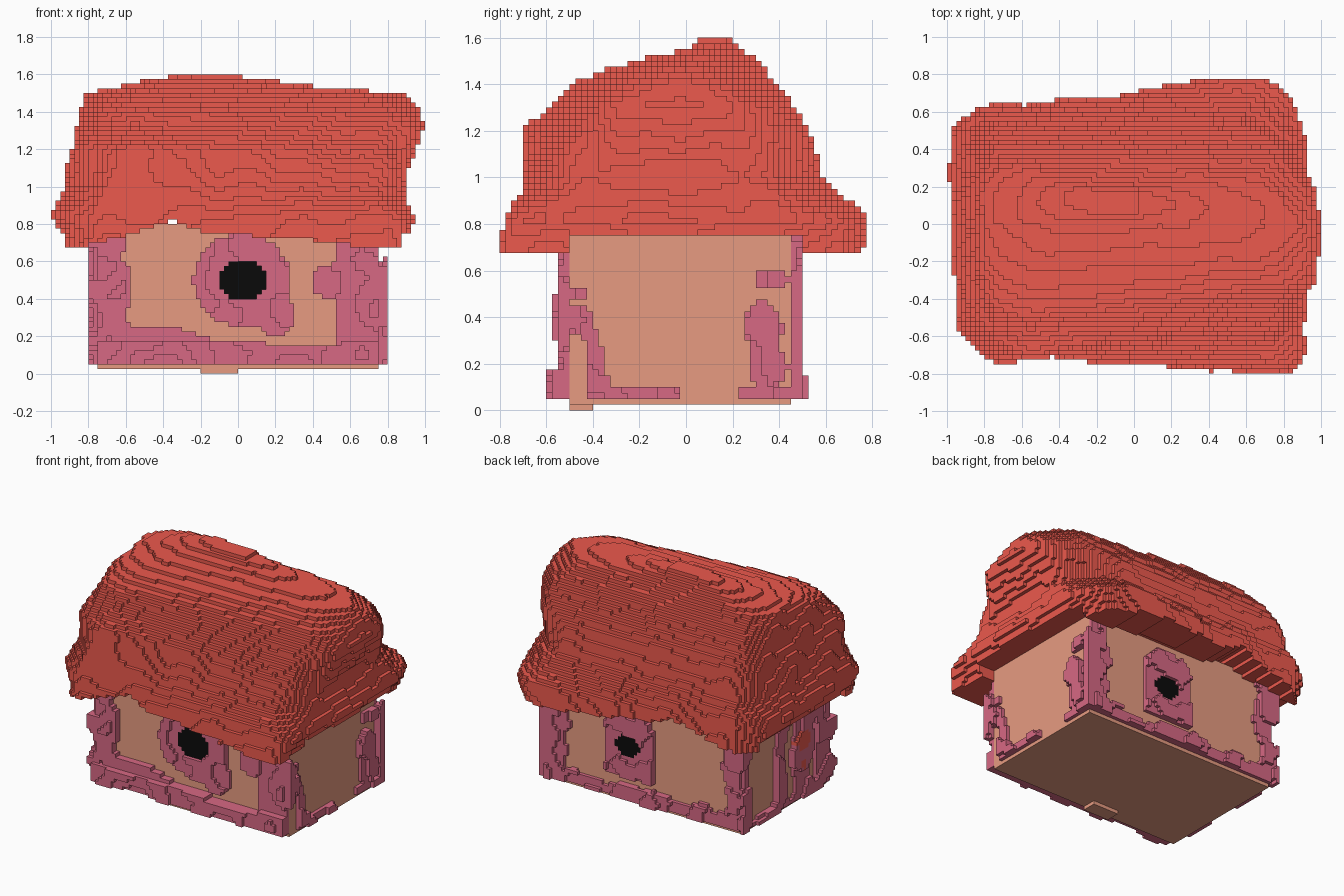
import bpy
from mathutils import Vector, noise

if "Cube" in bpy.data.objects:
    bpy.data.objects.remove(bpy.data.objects["Cube"])

V = 0.025  # block size


def at(points, t):
    """Piecewise linear lookup in a list of (t, value) pairs."""
    if t <= points[0][0]:
        return points[0][1]
    for (a, p), (b, q) in zip(points, points[1:]):
        if t <= b:
            return p + (q - p) * (t - a) / (b - a)
    return points[-1][1]


def rough(x, y, z, scale, seed=0):
    return noise.noise(Vector((x * scale + seed, y * scale, z * scale + 5)))


def blocks(name, color, low, high, inside):
    """Fill a region with cubes and keep only the outer faces."""
    lo = [round(c / V) for c in low]
    hi = [round(c / V) for c in high]
    cells = {(i, j, k) for i in range(lo[0], hi[0]) for j in range(lo[1], hi[1])
             for k in range(lo[2], hi[2])
             if inside((i + .5) * V, (j + .5) * V, (k + .5) * V)}
    index, faces = {}, []
    for c in cells:
        for axis in range(3):
            for s in (0, 1):
                n = list(c)
                n[axis] += 2 * s - 1
                if tuple(n) in cells:
                    continue
                quad = []
                for a, b in ((0, 0), (1, 0), (1, 1), (0, 1)):
                    p = list(c)
                    p[axis] += s
                    p[(axis + 1) % 3] += a
                    p[(axis + 2) % 3] += b
                    quad.append(index.setdefault(tuple(p), len(index)))
                faces.append(quad if s else quad[::-1])
    mesh = bpy.data.meshes.new(name)
    mesh.from_pydata([[c * V for c in p] for p in index], [], faces)
    mat = bpy.data.materials.new(name + "_color")
    mat.diffuse_color = color
    mat.use_nodes = True
    mat.node_tree.nodes["Principled BSDF"].inputs["Base Color"].default_value = mat.diffuse_color
    mesh.materials.append(mat)
    bpy.context.collection.objects.link(bpy.data.objects.new(name, mesh))


# Roof outline by height: front and back at each end, then both gables
FRONT_L = [(.7, -.74), (.9, -.7), (1.1, -.7), (1.2, -.72), (1.3, -.6), (1.4, -.52), (1.46, -.38), (1.53, -.1), (1.6, .12)]
FRONT_R = [(.7, -.81), (.85, -.76), (.95, -.67), (1.1, -.57), (1.2, -.5), (1.3, -.43), (1.4, -.34), (1.48, -.2), (1.55, .05)]
BACK_L = [(.7, .63), (.9, .61), (1, .57), (1.2, .53), (1.3, .47), (1.4, .4), (1.55, .27), (1.6, .2)]
BACK_R = [(.7, .81), (.83, .8), (.9, .7), (1, .58), (1.2, .51), (1.3, .43), (1.4, .36), (1.5, .22), (1.55, .12)]
LEFT = [(.7, -.92), (.85, -.98), (1, -.92), (1.3, -.86), (1.5, -.8), (1.6, -.4)]
RIGHT = [(.7, .86), (.82, .93), (1, .88), (1.2, .94), (1.32, 1), (1.4, .98), (1.5, .9), (1.55, .4)]
EAVE = [(-.9, .67), (-.7, .71), (-.5, .77), (-.35, .82), (-.2, .76), (.3, .72), (.55, .7), (.65, .67), (.9, .67)]
RIDGE = [(-.8, 1.5), (-.4, 1.6), (-.15, 1.6), (.45, 1.55), (.9, 1.49)]


def roof(x, y, z):
    n = rough(x, y, z, 4.5) * .03
    bottom = at(EAVE, x) if abs(y) > .5 else max(.76, at(EAVE, x))
    if z < bottom or z > at(RIDGE, x) + n * .3:
        return False
    x0, x1 = at(LEFT, z) - n, at(RIGHT, z) + n
    f = min(max((x + .7) / 1.4, 0), 1)
    y0 = at(FRONT_L, z) * (1 - f) + at(FRONT_R, z) * f - n
    y1 = at(BACK_L, z) * (1 - f) + at(BACK_R, z) * f + n
    if not (x0 < x < x1 and y0 < y < y1):
        return False
    # plan corners rounded, more so above the eave at the front
    if x > 0:
        r = .38 if y > 0 else at([(.8, .1), (.95, .28)], z)
    else:
        r = .2 if y > 0 else at([(.8, .28), (1, .34)], z)
    ex, ey = max(0, r - min(x - x0, x1 - x)), max(0, r - min(y - y0, y1 - y))
    return ex * ex + ey * ey < r * r


blocks("thatched_roof", (.84, .10, .075, 1), (-1, -.8, .65), (1, .8, 1.6), roof)

BACK = .45  # back wall plane


# Plaster walls, with a low lump under the front
def walls(x, y, z):
    return z > V or (-.2 < x < 0 and y < -.4)


blocks("plaster_walls", (.80, .33, .22, 1), (-.75, -.5, 0), (.75, BACK, .8), walls)


def oval(u, z, cu, cz, ru, rz):
    return ((u - cu) / ru) ** 2 + ((z - cz) / rz) ** 2 < 1


def arch(u, z, cu, half, top):
    """Doorway shape with a round head."""
    spring = top - half
    return abs(u - cu) < half and (z < spring or oval(u, z, cu, spring, half, half))


# Stone trim pattern on each wall, u running along the wall
def front_trim(u, z, n):
    if oval(u, z, .02, .5, .13, .105):
        return False
    return (u < -.6 + n or u > .54 + n or z < at([(-.6, .26), (-.3, .24), (-.1, .17), (.6, .15)], u)
            or oval(u, z, .02, .5, .26, .25) or oval(u, z, .2, .31, .1, .12)
            or oval(u, z, .53, .49, .14, .1))


def back_trim(u, z, n):
    if oval(u, z, .12, .43, .1, .075):
        return False
    return abs(u) > .64 + n or z < .14 + n or (arch(u, z, .12, .19, .7) and z > .2)


def right_trim(u, z, n):
    lean = at([(.1, -.37), (.3, -.4), (.45, -.45)], z)
    return ((.08 < z < .45 and abs(u - lean) < .05 + n) or (-.42 < u < -.03 and z < .1)
            or (u > .22 and z < .1) or oval(u, z, .33, .27, .07 + n, .2)
            or oval(u, z, .37, .56, .08, .04) or oval(u, z, -.46, .5, .04, .03))


def left_trim(u, z, n):
    if oval(u, z, -.18, .46, .07, .06) or oval(u, z, -.18, .29, .03, .03):
        return False
    frame = arch(u, z, -.18, .27, .74) and not arch(u, z, -.18, .17, .64)
    return (u < -.45 or u > .4 or z < .11 + n or frame
            or (arch(u, z, -.18, .17, .64) and abs(u + .18) < .1 + n))


def trim(x, y, z):
    dx, dy = abs(x) - .75, max(-.5 - y, y - BACK)
    d = max(dx, dy)
    if d < 0:
        return False
    n = rough(x, y, z, 6, 3)
    thick = .04 + .04 * n
    if dx > 0:
        thick = min(thick, .05)
    elif y < 0 and z < .18:
        thick += .04
    if d > max(thick, .02):
        return False
    if dx > 0 and dy > 0:
        return n > 0
    if dy > dx:
        return (front_trim if y < 0 else back_trim)(x, z, n * .08)
    return (left_trim if x < 0 else right_trim)(y, z, n * .08)


blocks("stone_trim", (.68, .14, .23, 1), (-.85, -.625, .05), (.85, .55, .76), trim)

# Dark window openings, front and back
BLACK = (.003, .003, .003, 1)
blocks("front_window", BLACK, (-.15, -.525, .35), (.2, -.5, .65),
       lambda x, y, z: oval(x, z, .02, .5, .13, .105))
blocks("back_window", BLACK, (0, BACK, .3), (.25, BACK + V, .55),
       lambda x, y, z: oval(x, z, .12, .43, .1, .075))

# Red door fittings on the left gable
blocks("door_fittings", (.84, .10, .075, 1), (-.8, -.3, .2), (-.75, 0, .6),
       lambda x, y, z: oval(y, z, -.18, .46, .07, .06) or oval(y, z, -.18, .29, .03, .03))
